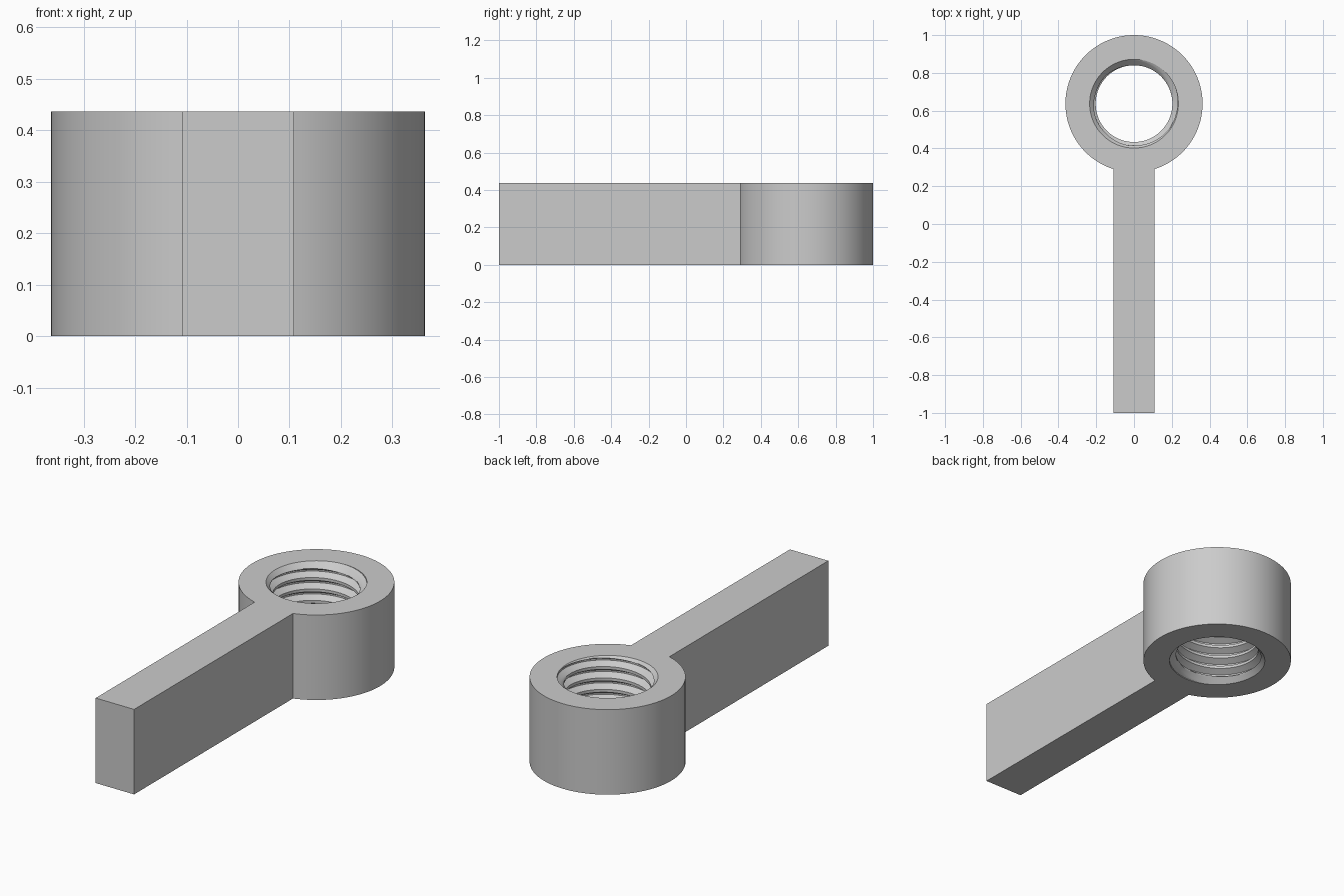
import bpy, bmesh, math

cube = bpy.data.objects.get("Cube")
if cube:
    bpy.data.objects.remove(cube, do_unlink=True)

# Main sizes
HEIGHT, RING_Y, RING_R = 0.437, 0.637, 0.363
MAJOR_R, MINOR_R, PITCH = 0.235, 0.203, 0.0587
COLUMNS, STEPS = 144, 16      # around the ring, along one thread pitch
NECK = 7                      # columns each side where the handle joins


def bore_radius(z, turn):
    """Trapezoid screw thread, opened by a chamfer at both ends."""
    phase = abs((z / PITCH - turn + 0.5) % 1 - 0.5)
    slope = min(max((phase - 1 / 16) / (5 / 16), 0), 1)
    thread = MAJOR_R + (MINOR_R - MAJOR_R) * slope
    return max(thread, MAJOR_R - min(z, HEIGHT - z))


bm = bmesh.new()


def column(i):
    """One radial slice: outer bottom, up the threaded bore, outer top."""
    turn = i / COLUMNS
    angle = math.tau * turn - math.pi / 2
    turns = math.ceil(HEIGHT / PITCH) + 1
    points = [(RING_R, 0)]
    for k in range(-2 * STEPS, turns * STEPS):
        z = min(max(PITCH * (k / STEPS + turn), 0), HEIGHT)
        points.append((bore_radius(z, turn), z))
    points.append((RING_R, HEIGHT))
    return [bm.verts.new((r * math.cos(angle), RING_Y + r * math.sin(angle), z))
            for r, z in points]


# Ring: threaded bore, flat ends, and outer wall left open at the neck
cols = [column(i) for i in range(COLUMNS + 1)]
for i in range(COLUMNS):
    a, b = cols[i], cols[i + 1]
    for k in range(len(a) - 1):
        bm.faces.new((a[k], b[k], b[k + 1], a[k + 1]))
    if NECK <= i < COLUMNS - NECK:
        bm.faces.new((a[-1], b[-1], b[0], a[0]))

# Handle: a straight bar growing out of the open neck
half = RING_R * math.sin(math.tau * NECK / COLUMNS)
arc = cols[-1 - NECK:-1] + cols[:NECK + 1]
end = {(s, z): bm.verts.new((s * half, -1, z)) for s in (-1, 1) for z in (0, HEIGHT)}
for row, z in ((0, 0), (-1, HEIGHT)):
    bm.faces.new([c[row] for c in arc] + [end[1, z], end[-1, z]])
for side, c in ((-1, arc[0]), (1, arc[-1])):
    bm.faces.new((c[0], c[-1], end[side, HEIGHT], end[side, 0]))
bm.faces.new((end[-1, 0], end[1, 0], end[1, HEIGHT], end[-1, HEIGHT]))

bmesh.ops.remove_doubles(bm, verts=bm.verts, dist=1e-5)
bmesh.ops.recalc_face_normals(bm, faces=bm.faces)
mesh = bpy.data.meshes.new("threaded_ring_with_handle")
bm.to_mesh(mesh)
bm.free()

# Plain grey colour
grey = bpy.data.materials.new("plain_grey")
grey.use_nodes = True
colour = (0.6, 0.6, 0.6, 1)
grey.diffuse_color = colour
grey.node_tree.nodes["Principled BSDF"].inputs["Base Color"].default_value = colour
mesh.materials.append(grey)

body = bpy.data.objects.new("threaded_ring_with_handle", mesh)
bpy.context.collection.objects.link(body)
bpy.ops.object.select_all(action='DESELECT')
body.select_set(True)
bpy.context.view_layer.objects.active = body
bpy.ops.object.shade_smooth_by_angle(angle=math.radians(30))
